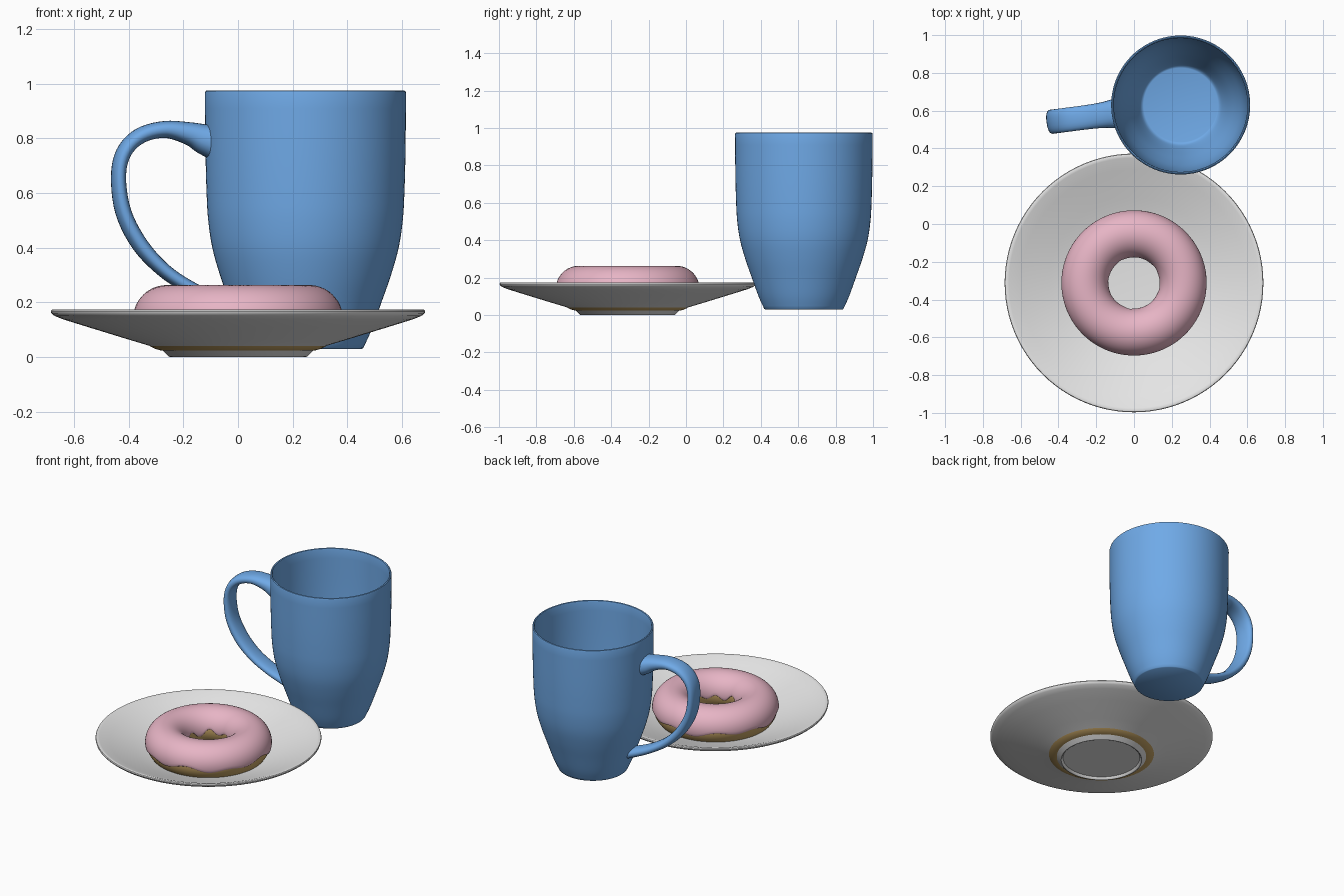
import bpy, math
from math import sin, cos, pi
from mathutils import Vector

if "Cube" in bpy.data.objects:
    bpy.data.objects.remove(bpy.data.objects["Cube"])


def material(name, rgb):
    m = bpy.data.materials.new(name)
    m.diffuse_color = (*rgb, 1)
    m.use_nodes = True
    m.node_tree.nodes["Principled BSDF"].inputs["Base Color"].default_value = m.diffuse_color
    return m


BLUE = material("mug blue", (0.16, 0.40, 0.80))
WHITE = material("plate white", (0.80, 0.80, 0.80))
PINK = material("icing pink", (0.80, 0.46, 0.56))
BROWN = material("dough brown", (0.56, 0.37, 0.13))


def make(name, verts, faces, mat, loc, angle=40):
    me = bpy.data.meshes.new(name)
    me.from_pydata(verts, [], faces)
    me.materials.append(mat)
    ob = bpy.data.objects.new(name, me)
    ob.location = loc
    bpy.context.collection.objects.link(ob)
    bpy.ops.object.select_all(action='DESELECT')
    ob.select_set(True)
    bpy.context.view_layer.objects.active = ob
    # consistent outward normals
    bpy.ops.object.mode_set(mode='EDIT')
    bpy.ops.mesh.select_all(action='SELECT')
    bpy.ops.mesh.remove_doubles(threshold=0.00005)
    bpy.ops.mesh.normals_make_consistent(inside=False)
    bpy.ops.object.mode_set(mode='OBJECT')
    bpy.ops.object.shade_smooth_by_angle(angle=math.radians(angle))
    return ob


def grid_faces(rows, cols, wrap_rows=False):
    """Quads between rows of points; columns always wrap round."""
    return [(i * cols + j, i * cols + (j + 1) % cols,
             (i + 1) % rows * cols + (j + 1) % cols, (i + 1) % rows * cols + j)
            for i in range(rows if wrap_rows else rows - 1) for j in range(cols)]


def lathe(name, profile, mat, loc, n=96):
    verts = [(r * cos(2 * pi * j / n), r * sin(2 * pi * j / n), z)
             for r, z in profile for j in range(n)]
    return make(name, verts, grid_faces(len(profile), n), mat, loc)


def smooth(points, steps):
    """Catmull-Rom curve through points of any dimension."""
    p = [Vector(q) for q in points]
    p = [2 * p[0] - p[1]] + p + [2 * p[-1] - p[-2]]
    out = []
    for a, b, c, d in zip(p, p[1:], p[2:], p[3:]):
        for s in range(steps):
            t = s / steps
            out.append(0.5 * (2 * b + (c - a) * t + (2 * a - 5 * b + 4 * c - d) * t * t
                              + (3 * b - a - 3 * c + d) * t ** 3))
    return out + [p[-2]]


# Plate: foot ring, sloping underside, rounded rim, shallow inside
PLATE = (0, -0.312, 0)
lathe("plate", [
    (0, 0.015), (0.236, 0.015), (0.243, 0.002), (0.248, 0), (0.254, 0.002), (0.278, 0.026),
    (0.29, 0.031), (0.40, 0.064), (0.55, 0.110), (0.64, 0.138), (0.672, 0.151), (0.683, 0.160),
    (0.685, 0.167), (0.682, 0.173), (0.674, 0.175), (0.662, 0.172), (0.60, 0.148),
    (0.45, 0.094), (0.34, 0.058), (0.28, 0.044), (0.22, 0.038), (0, 0.036)], WHITE, PLATE)

# Doughnut: a torus of dough that settles into the plate
RING, DOUGH, ICING, DZ = 0.26, 0.117, 0.1245, 0.139


def ring_point(a, phi, tube):
    r = RING + tube * cos(phi)
    return (r * cos(a), r * sin(a), tube * sin(phi))


N = 120
DONUT = (0, -0.312, DZ)
make("doughnut_dough", [ring_point(2 * pi * j / N, 2 * pi * i / 36, DOUGH)
                        for i in range(36) for j in range(N)],
     grid_faces(36, N, True), BROWN, DONUT)


# Icing: shell over the upper half with wavy edges outside and in the hole
def icing_column(a):
    lo = -0.15 + 0.09 * sin(9 * a + 1) + 0.07 * sin(5 * a + 2)
    hi = pi + 0.02 + 0.13 * sin(8 * a) + 0.07 * sin(5 * a + 1)
    col = [(lo, DOUGH - 0.004), (lo - 0.02, DOUGH + 0.002), (lo, ICING - 0.002)]
    col += [(lo + 0.05 + (hi - lo - 0.1) * k / 28, ICING) for k in range(29)]
    col += [(hi, ICING - 0.002), (hi + 0.02, DOUGH + 0.002), (hi, DOUGH - 0.004)]
    return [ring_point(a, phi, t) for phi, t in col]


columns = [icing_column(2 * pi * j / N) for j in range(N)]
rows = len(columns[0])
make("doughnut_icing", [columns[j][i] for i in range(rows) for j in range(N)],
     grid_faces(rows, N), PINK, DONUT, 60)

# Mug body: tapered outer wall, rounded lip, thin wall and flat floor
MUG = (0.247, 0.630, 0)
outer = [tuple(p) for p in smooth([
    (0.212, 0.034), (0.242, 0.10), (0.278, 0.20), (0.313, 0.30), (0.341, 0.40), (0.356, 0.50),
    (0.362, 0.60), (0.366, 0.75), (0.368, 0.965)], 4)]
inner = [(r - 0.014, z) for r, z in reversed(outer) if z > 0.06]
lathe("mug_body", [(0, 0.03), (0.207, 0.03)] + outer
      + [(0.366, 0.973), (0.361, 0.976), (0.356, 0.973)] + inner
      + [(0.203, 0.052), (0.196, 0.05), (0, 0.05)], BLUE, MUG)


def wall_radius(z):
    for (r0, z0), (r1, z1) in zip(outer, outer[1:]):
        if z0 <= z <= z1:
            return r0 + (r1 - r0) * (z - z0) / (z1 - z0)
    return outer[-1][0]


# Mug handle: (distance from axis, height, half thickness, half width) along the loop
path = smooth([
    (0.33, 0.785, 0.066, 0.080), (0.375, 0.798, 0.056, 0.074), (0.43, 0.818, 0.042, 0.067),
    (0.52, 0.833, 0.031, 0.064), (0.61, 0.810, 0.029, 0.064), (0.67, 0.750, 0.027, 0.064),
    (0.690, 0.66, 0.026, 0.064), (0.672, 0.53, 0.028, 0.063), (0.61, 0.41, 0.029, 0.061),
    (0.52, 0.315, 0.026, 0.059), (0.42, 0.250, 0.025, 0.058), (0.33, 0.208, 0.027, 0.058),
    (0.25, 0.180, 0.032, 0.060)], 5)
S = 24
turn = pi + math.radians(7.4)
verts = []
for i, (d, z, thick, wide) in enumerate(path):
    a, b = path[max(i - 1, 0)], path[min(i + 1, len(path) - 1)]
    t = Vector((b[0] - a[0], b[1] - a[1])).normalized()
    for k in range(S):
        c, s = cos(2 * pi * k / S), sin(2 * pi * k / S)
        u = thick * math.copysign(abs(c) ** 0.85, c)
        v = wide * math.copysign(abs(s) ** 0.85, s)
        x, y, h = d - t[1] * u, v, z + t[0] * u
        # keep the ends buried inside the mug wall
        limit = wall_radius(h) - 0.007
        if math.hypot(x, y) < limit:
            x = math.sqrt(limit * limit - y * y)
        verts.append((x * cos(turn) - y * sin(turn), x * sin(turn) + y * cos(turn), h))
make("mug_handle", verts, grid_faces(len(path), S), BLUE, MUG, 60)
